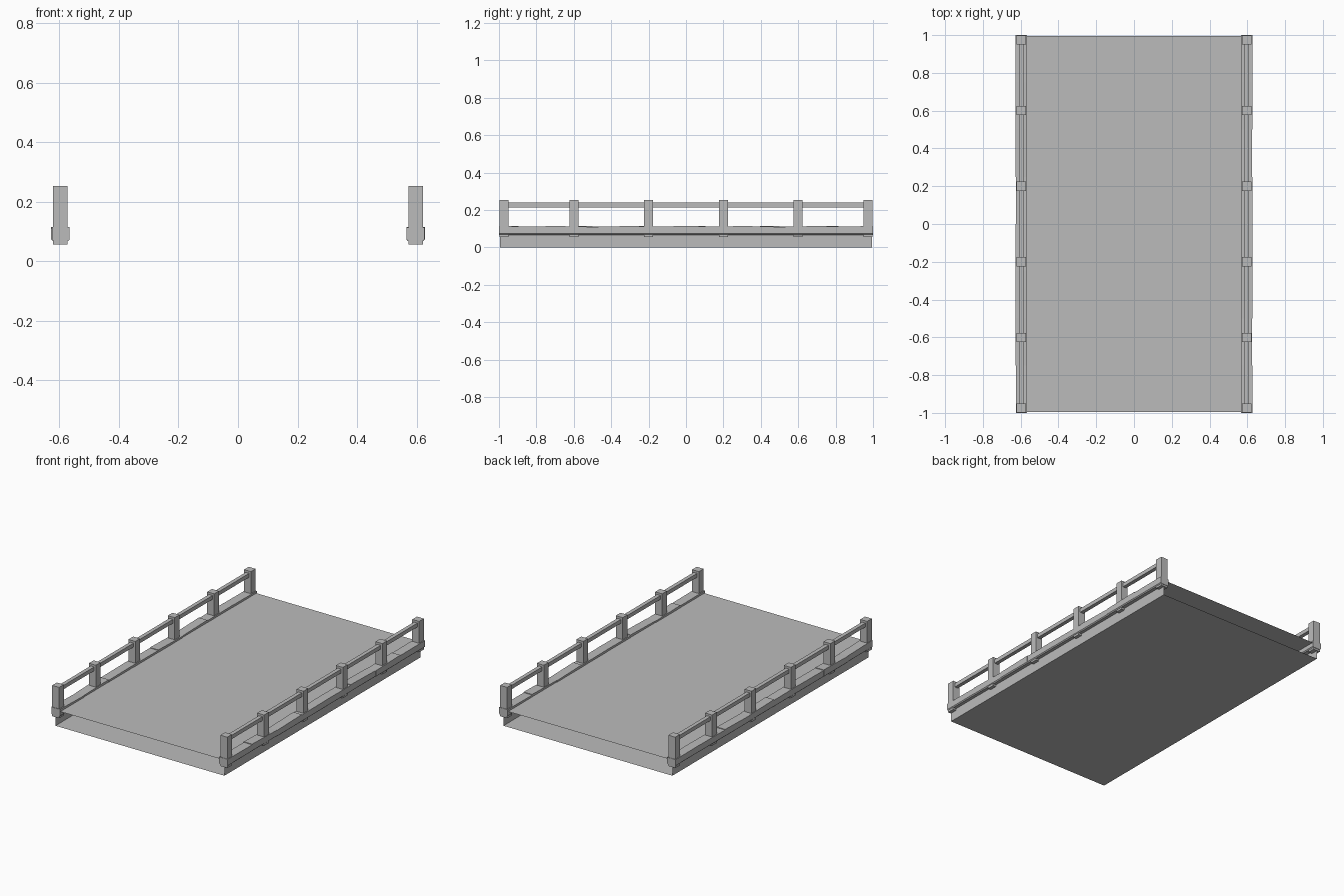
import bpy, bmesh
from mathutils import Matrix

cube = bpy.data.objects.get("Cube")
if cube:
    bpy.data.objects.remove(cube, do_unlink=True)

concrete = bpy.data.materials.new("grey concrete")
concrete.use_nodes = True
GREY = (0.5, 0.5, 0.5, 1)
concrete.diffuse_color = GREY
concrete.node_tree.nodes["Principled BSDF"].inputs["Base Color"].default_value = GREY


def make_object(name, bm):
    mesh = bpy.data.meshes.new(name)
    bm.to_mesh(mesh)
    bm.free()
    mesh.materials.append(concrete)
    obj = bpy.data.objects.new(name, mesh)
    bpy.context.collection.objects.link(obj)
    return obj


def add_box(name, x, y, z, tilt=0.0, bevel=0.0):
    """Box from (min, max) ranges; tilt raises one y end of the top."""
    bm = bmesh.new()
    bmesh.ops.create_cube(bm, size=1)
    for v in bm.verts:
        top, far = v.co.z > 0, v.co.y > 0
        v.co = (x[v.co.x > 0], y[far], z[top] + (tilt if far else -tilt) * top)
    if bevel:
        low = [e for e in bm.edges
               if all(abs(v.co.z - z[0]) < 1e-5 for v in e.verts)
               and abs(e.verts[0].co.x - e.verts[1].co.x) < 1e-5]
        bmesh.ops.bevel(bm, geom=low, offset=bevel, segments=1, affect='EDGES')
    return make_object(name, bm)


# Deck: a hollow slab, open at the front and back ends
bm = bmesh.new()
bmesh.ops.create_cube(bm, size=1)
bmesh.ops.delete(bm, geom=[f for f in bm.faces if abs(f.normal.y) > 0.5], context='FACES_ONLY')
bmesh.ops.transform(bm, verts=bm.verts,
                    matrix=Matrix.Translation((0, 0, 0.05)) @ Matrix.Diagonal((1.2, 1.99, 0.1, 1)))
make_object("deck", bm)


def span(side, inner, outer):
    return tuple(sorted((side * inner, side * outer)))


POSTS = (-0.973, -0.6, -0.2, 0.2, 0.6, 0.973)
STONES = 8
for side, label in ((1, "left"), (-1, "right")):
    # Kerb stones, slightly uneven
    for i in range(STONES):
        y0 = -1 + 2 * i / STONES
        wobble = 0.002 * ((i * 3 + (side > 0)) % 4 - 1.5)
        add_box(f"{label}_kerb_stone_{i + 1}",
                span(side, 0.567 + wobble / 2, 0.627 + wobble / 2),
                (y0, y0 + 2 / STONES), (0.068, 0.113), wobble, 0.006)
    # Railing posts
    for i, y in enumerate(POSTS):
        add_box(f"{label}_post_{i + 1}", span(side, 0.573, 0.622),
                (y - 0.024, y + 0.024), (0.056, 0.254))
    # Handrail
    add_box(f"{label}_handrail", span(side, 0.585, 0.61), (-0.973, 0.973), (0.215, 0.24))
